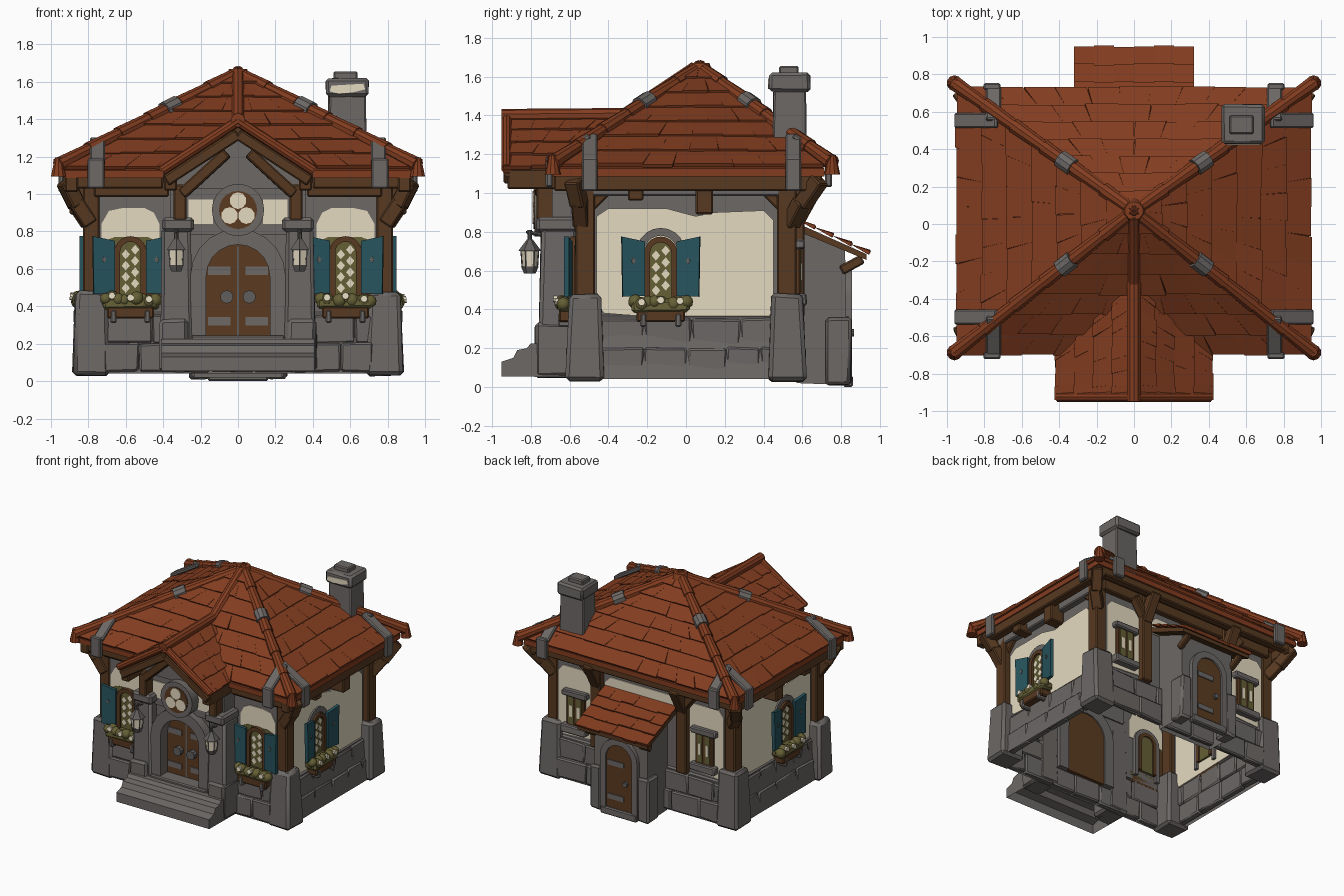
import bpy, bmesh, math, random
from mathutils import Matrix, Vector as V

if "Cube" in bpy.data.objects:
    bpy.data.objects.remove(bpy.data.objects["Cube"])
random.seed(4)

def mat(name, c):
    m = bpy.data.materials.new(name)
    m.diffuse_color = (*c, 1)
    m.use_nodes = True
    m.node_tree.nodes["Principled BSDF"].inputs["Base Color"].default_value = m.diffuse_color
    return m
ROOF = mat("roof_red", (.225, .046, .014))
STONE = mat("stone_grey", (.15, .138, .132))
WOOD = mat("timber_brown", (.095, .041, .015))
CREAM = mat("plaster_cream", (.78, .70, .53))
TEAL = mat("shutter_teal", (.02, .088, .11))
OLIVE = mat("foliage_olive", (.13, .115, .036))
DOOR = mat("door_brown", (.105, .043, .015))
METAL = mat("iron_grey", (.12, .112, .107))
T, RZ, I = Matrix.Translation, (lambda a: Matrix.Rotation(math.radians(a), 4, 'Z')), Matrix()

def add(name, bm, m, M=I):
    bmesh.ops.recalc_face_normals(bm, faces=bm.faces)
    bm.transform(M)
    me = bpy.data.meshes.new(name)
    bm.to_mesh(me)
    bm.free()
    me.materials.append(m)
    bpy.context.collection.objects.link(bpy.data.objects.new(name, me))

def box(name, lo, hi, m, M=I, taper=1, bevel=.008, jit=0):
    bm = bmesh.new()
    bmesh.ops.create_cube(bm, size=1)
    lo, hi = V(lo), V(hi)
    for v in bm.verts:
        if v.co.z > 0:
            v.co.x *= taper
            v.co.y *= taper
        v.co = V([(a + b) / 2 + c * (b - a) + random.uniform(-jit, jit) for a, b, c in zip(lo, hi, v.co)])
    if bevel:
        bmesh.ops.bevel(bm, geom=bm.edges[:], offset=bevel, segments=1, affect='EDGES')
    add(name, bm, m, M)

def prism(name, pts, y0, y1, m, M=I, open_last=False):
    bm = bmesh.new()
    a, b = ([bm.verts.new((x, y, z)) for x, z in pts] for y in (y0, y1))
    bm.faces.new(a)
    bm.faces.new(b[::-1])
    for i in range(len(a) - open_last):
        j = (i + 1) % len(a)
        bm.faces.new((a[i], a[j], b[j], b[i]))
    add(name, bm, m, M)

def arch_pts(x, w, z0, zs, n=10):
    arc = [(x + w * math.cos(math.pi * i / n), zs + w * math.sin(math.pi * i / n)) for i in range(n + 1)]
    return [(x + w, z0)] + arc + [(x - w, z0)]

def arch(name, x, w, z0, zs, t, y0, y1, m, M=I):
    prism(name, arch_pts(x, w + t, z0, zs) + arch_pts(x, w, z0, zs)[::-1], y0, y1, m, M)

def bar(name, a, b, r, m, M=I, r2=None, sides=10):
    a, b = V(a), V(b)
    bm = bmesh.new()
    X = T((a + b) / 2) @ (b - a).to_track_quat('Z', 'Y').to_matrix().to_4x4()
    bmesh.ops.create_cone(bm, cap_ends=True, segments=sides, radius1=r, radius2=r if r2 is None else r2,
                          depth=(b - a).length, matrix=X)
    add(name, bm, m, M)

def beam(name, a, b, w, h, m, M=I):
    a, b = V(a), V(b)
    X = T((a + b) / 2) @ (b - a).to_track_quat('Z', 'Y').to_matrix().to_4x4()
    l = (b - a).length / 2
    box(name, (-w / 2, -h / 2, -l), (w / 2, h / 2, l), m, M @ X)

def tiles(name, A, B, C, D, rows, cols, lift=.022):
    """Overlapping wedge tiles on the quad A-B (eave) to D-C (top)."""
    A, B, C, D = map(V, (A, B, C, D))
    n = (B - A).cross(D - A).normalized()
    n = -n if n.z < 0 else n
    bm = bmesh.new()
    for k in range(rows):
        t0, t1 = k / rows, (k + 1) / rows
        l0, r0, l1, r1 = A.lerp(D, t0), B.lerp(C, t0), A.lerp(D, t1), B.lerp(C, t1)
        c = max(2, round(cols * (r0 - l0).length / (B - A).length))
        for i in range(c):
            u, v = i / c, (i + 1) / c
            h, d = n * (lift + random.uniform(-.005, .005)), (l0 - l1).normalized() * random.uniform(0, .012)
            p = [l0.lerp(r0, u) + d, l0.lerp(r0, v) + d, l0.lerp(r0, v) + h + d, l0.lerp(r0, u) + h + d,
                 l1.lerp(r1, v) + n * .01, l1.lerp(r1, u) + n * .01]
            q = [bm.verts.new(x) for x in p]
            for f in ((0, 1, 2, 3), (3, 2, 4, 5), (0, 5, 4, 1), (0, 3, 5), (1, 4, 2)):
                bm.faces.new([q[j] for j in f])
    add(name, bm, ROOF)

def shell(name, rings, m):
    bm = bmesh.new()
    R = [[bm.verts.new((sx * x, sy * y, z)) for sx, sy in ((-1, -1), (1, -1), (1, 1), (-1, 1))] for x, y, z in rings]
    for a, b in zip(R, R[1:]):
        for i in range(4):
            bm.faces.new((a[i], a[(i + 1) % 4], b[(i + 1) % 4], b[i]))
    add(name, bm, m)

# wall frames: local x runs along the wall, local -y points outward
FRONT, RIGHT, BACK, LEFT = (RZ(a) @ T((0, -d, 0)) for a, d in ((0, .56), (90, .78), (180, .56), (-90, .78)))
SIDE = RZ(90)

# hollow house body and base stones
shell("stone_base", [(.845, .6, .04), (.80, .575, .36), (.78, .56, .37)], STONE)
shell("upper_wall", [(.78, .56, .36), (.78, .56, 1.09)], STONE)
for M, half in ((FRONT, .72), (BACK, .72), (RIGHT, .45), (LEFT, .45)):
    for z, out in ((.05, .055), (.2, .035)):
        x = -half
        while x < half - .05:
            w = min(random.uniform(.17, .27), half - x)
            box("base_stone", (x, -out, z), (x + w - .002, 0, z + .152), STONE, M, bevel=.01, jit=.005)
            x += w
for M in (RIGHT, LEFT):
    prism("plaster_panel", [(-.46, .42), (-.42, .38), (-.3, .37), (.42, .35), (.45, .4), (.45, .86), (.4, .91),
                            (.15, .9), (.05, .88), (-.1, .92), (-.4, .92), (-.46, .88)], -.009, .005, CREAM, M)
for s in (-1, 1):
    prism("plaster_panel", [(s * x, z) for x, z in ((.42, .7), (.73, .7), (.73, .84), (.69, .91), (.62, .925),
                                                    (.5, .925), (.45, .9), (.42, .84))], -.008, .005, CREAM, FRONT)
    prism("back_plaster", [(s * x, z) for x, z in ((.43, .4), (.73, .38), (.73, .88), (.69, .93), (.47, .93), (.43, .88))],
          -.008, .005, CREAM, BACK)
    prism("window_surround", [(s * x, z) for x, z in ((.41, .45), (.75, .45), (.75, .68), (.66, .73), (.5, .73), (.41, .68))],
          -.014, 0, WOOD, FRONT)
    prism("surround_moss", [(s * x, z) for x, z in ((.42, .66), (.74, .66), (.74, .74), (.66, .77), (.48, .77), (.42, .74))],
          -.012, 0, OLIVE, FRONT)
prism("back_plaster_middle", [(-.32, .8), (.32, .8), (.32, .89), (.27, .94), (-.27, .94), (-.32, .89)], -.008, .005, CREAM, BACK)

# corner posts, corner stones, brackets, eave beams
for sx in (-1, 1):
    for sy in (-1, 1):
        cx, cy = sx * .785, sy * .52
        box("corner_stone", (cx - .1, cy - .1, .03), (cx + .1, cy + .1, .48), STONE, taper=.84, bevel=.02, jit=.006)
        box("corner_post", (cx - .045, cy - .05, .45), (cx + .045, cy + .05, 1.06), WOOD)
        y1, y2 = (-.55, -.58) if sy < 0 else (.6, .69)
        beam("corner_bracket", (sx * .79, sy * .54, .84), (sx * .87, y1, .96), .08, .08, WOOD)
        beam("corner_bracket_top", (sx * .86, y1, .94), (sx * .925, y2, 1.07), .08, .08, WOOD)
        beam("side_brace", (cx, sy * .5, .92), (cx, sy * .4, 1.02), .05, .05, WOOD)
    box("side_eave_beam", (sx * .89 - .035, -.68, 1.01), (sx * .89 + .035, .70, 1.1), WOOD)
    box("side_wall_beam", (sx * .80 - .03, -.55, .985), (sx * .80 + .03, .55, 1.07), STONE)
    box("front_eave_beam", (sx * .66 - .26, -.67, 1.03), (sx * .66 + .26, -.61, 1.1), WOOD)
    box("front_wall_beam", (sx * .57 - .2, -.6, .985), (sx * .57 + .2, -.55, 1.07), WOOD)
    box("rafter_end", (sx * .84 - .06, .05, .89), (sx * .84 + .06, .14, 1.04), WOOD)
    box("rafter_end", (sx * .84 - .06, -.3, .96), (sx * .84 + .06, -.22, 1.04), WOOD)
    box("back_post", (sx * .38 - .045, .53, .36), (sx * .38 + .045, .61, 1.06), WOOD)
    beam("back_post_brace", (sx * .38, .58, .86), (sx * .38, .69, 1.06), .08, .07, WOOD)
    beam("back_post_fork", (sx * .38, .58, .88), (sx * .5, .6, 1.02), .06, .06, WOOD)
box("back_eave_beam", (-.92, .64, 1.03), (.92, .70, 1.1), WOOD)
box("back_wall_beam", (-.78, .55, .985), (.78, .6, 1.07), WOOD)

# main hipped roof
P, EX, Y0, Y1, EZ = V((0, .07, 1.66)), .935, -.685, .715, 1.135
bm = bmesh.new()
for z in (1.085, 1.125):
    for x, y in ((-EX, Y0), (EX, Y0), (EX, Y1), (-EX, Y1)):
        bm.verts.new((x, y, z))
bm.verts.new((0, .07, 1.635))
bmesh.ops.convex_hull(bm, input=bm.verts[:])
add("roof_core", bm, ROOF)
K = [V((x, y, EZ)) for x, y in ((-EX, Y0), (EX, Y0), (EX, Y1), (-EX, Y1))]
for i in range(4):
    tiles("roof_tiles", K[i], K[(i + 1) % 4], P, P, 7, 11 if i % 2 == 0 else 9)
bar("roof_finial", (0, .07, 1.61), (0, .07, 1.67), .075, ROOF, r2=.05)
for sx in (-1, 1):
    for sy, ey in ((-1, Y0), (1, Y1)):
        a, b = V((sx * .96, ey + sy * .02 + .018, 1.155)), V((0, .07, 1.645))
        for k in range(6):
            bar("hip_ridge_tile", a.lerp(b, k / 6), a.lerp(b, (k + 1.1) / 6), .042, ROOF, r2=.034)
        bar("hip_collar", a.lerp(b, .59), a.lerp(b, .66), .05, STONE)
        hy = .07 + (ey - .07) * .75
        beam("corner_strap", (sx * .75, ey + sy * .015, 1.165), (sx * .75, hy, 1.295), .08, .03, STONE)
        beam("corner_strap", (sx * .955, hy, 1.16), (sx * .73, hy, 1.295), .08, .03, STONE)
        box("strap_drop", (sx * .76 - .045, ey + sy * .02 - .018, 1.03), (sx * .76 + .045, ey + sy * .02 + .018, 1.19), STONE)
        box("strap_drop", (sx * .945 - .016, hy - .04, 1.01), (sx * .945 + .016, hy + .04, 1.18), STONE)
        bar("hip_end_cap", a + V((0, 0, -.06)), a + V((0, 0, .04)), .042, ROOF, r2=.02)

# entrance gable roof
for s in (-1, 1):
    tiles("gable_tiles", (s * .405, -.94, 1.125), (s * .405, -.66, 1.125), (0, -.28, 1.385), (0, -.94, 1.385), 4, 4)
    bar("gable_rim", (s * .405, -.925, 1.125), (0, -.925, 1.39), .028, ROOF)
    beam("barge_board", (s * .385, -.92, 1.07), (0, -.92, 1.32), .04, .06, WOOD)
    box("gable_eave_beam", (s * .36 - .035, -.92, 1.02), (s * .36 + .035, -.58, 1.09), WOOD)
    box("gable_strut", (s * .31 - .035, -.77, .86), (s * .31 + .035, -.66, 1.05), WOOD)
    beam("gable_brace", (s * .3, -.75, 1.0), (s * .06, -.78, 1.22), .05, .06, WOOD)
prism("gable_underside", [(-.4, 1.115), (0, 1.375), (.4, 1.115), (.4, 1.06), (0, 1.325), (-.4, 1.06)], -.91, -.6, WOOD)
bar("gable_ridge", (0, -.95, 1.395), (0, -.3, 1.4), .038, ROOF)
bar("upper_ridge", (0, -.31, 1.405), (0, .05, 1.645), .035, ROOF)

# entrance portal, rose window, door
prism("gable_wall", [(-.36, .78), (.36, .78), (.36, 1.06), (0, 1.3), (-.36, 1.06)], -.69, -.55, STONE)
prism("gable_tympanum", [(-.36, 1.03), (.36, 1.03), (.36, 1.08), (0, 1.32), (-.36, 1.08)], -.725, -.6, STONE)
arch("portal_arch", 0, .17, .2, .56, .085, -.74, -.53, STONE)
arch("portal_backing", 0, .17, .2, .56, .18, -.67, -.56, STONE)
prism("front_door", arch_pts(0, .172, .2, .56), -.65, -.54, DOOR)
box("door_gap", (-.005, -.655, .22), (.005, -.64, .72), METAL, bevel=0)
bar("rose_window_ring", (0, -.78, .915), (0, -.66, .915), .14, STONE, sides=20)
bar("rose_window_pane", (0, -.785, .915), (0, -.77, .915), .102, DOOR, sides=20)
for x, z in ((0, .965), (-.045, .885), (.045, .885)):
    bar("rose_window_petal", (x, -.79, z), (x, -.78, z), .045, CREAM)
for s in (-1, 1):
    box("rose_side_plaster", (s * .2 - .065, -.698, .84), (s * .2 + .065, -.685, .97), CREAM, bevel=0)
    for z in (.32, .59):
        box("door_hinge", (s * .1 - .06, -.658, z - .022), (s * .1 + .06, -.645, z + .022), STONE, bevel=0)
    bar("door_knob", (s * .06, -.69, .45), (s * .06, -.64, .45), .035, METAL)
    box("portal_column", (s * .33 - .085, -.76, .05), (s * .33 + .085, -.55, .82), STONE, taper=.88, bevel=.018, jit=.005)
    box("column_foot", (s * .345 - .075, -.78, .05), (s * .345 + .075, -.58, .33), STONE, bevel=.018, jit=.006)
    box("column_cap", (s * .32 - .085, -.77, .8), (s * .32 + .085, -.56, .875), STONE, bevel=.015)
    # lanterns
    lx, ly = s * .33, -.805
    bar("lantern_base", (lx, ly, .585), (lx, ly, .62), .03, METAL, r2=.045, sides=6)
    bar("lantern_glass", (lx, ly, .62), (lx, ly, .70), .038, CREAM, r2=.045, sides=6)
    bar("lantern_roof", (lx, ly, .70), (lx, ly, .76), .06, METAL, r2=.015, sides=6)
    bar("lantern_hook", (lx, ly, .75), (lx, ly, .81), .012, METAL)
    beam("lantern_arm", (lx, ly - .02, .8), (lx, -.73, .78), .02, .02, METAL)
    for a in range(30, 390, 60):
        c, d = .044 * math.cos(math.radians(a)), .044 * math.sin(math.radians(a))
        bar("lantern_rib", (lx + c * .85, ly + d * .85, .61), (lx + c, ly + d, .71), .005, METAL, sides=4)
prism("entrance_steps", [(-.95, .055), (-.95, .13), (-.89, .15), (-.87, .19), (-.82, .2), (-.8, .225), (-.58, .225), (-.58, .05)],
      -.41, .41, STONE, SIDE, open_last=True)
box("upper_step", (-.25, -.76, .2), (.25, -.6, .245), STONE)

# shuttered windows with flower boxes
def window(M, x, hood):
    M = M @ T((x, 0, 0))
    arch("window_frame", 0, .055, .45, .69, .03, -.035, .03, WOOD, M)
    arch("window_lining", 0, .084, .4, .69, .03, 0, .025, STONE, M)
    prism("window_pane", arch_pts(0, .056, .45, .69), -.018, .02, OLIVE, M)
    for z in (.51, .57, .63, .69):
        for dx in (-.025, .025):
            e = z + dx * .5
            prism("pane_light", [(dx - .022, e), (dx, e + .026), (dx + .022, e), (dx, e - .026)], -.023, -.015, CREAM, M)
    if hood:
        arch("window_hood", 0, .085, .6, .695, .04, -.022, .0, STONE, M)
    for s in (-1, 1):
        S = M @ T((s * .085, -.03, 0)) @ RZ(-s * 9)
        prism("shutter", [(s * a, b) for a, b in ((0, .47), (.115, .465), (.12, .775), (.0, .75))], -.02, .005, TEAL, S)
        prism("shutter_mark", [(s * .06 + a, .65 + b) for a, b in ((-.012, 0), (0, .018), (.012, 0), (0, -.018))],
              -.025, -.018, METAL, S)
        box("box_bracket", (s * .09 - .016, -.1, .31), (s * .09 + .016, 0, .38), STONE, M)
    box("flower_box", (-.125, -.095, .335), (.125, 0, .4), WOOD, M)
    box("moss_bed", (-.15, -.1, .385), (.15, 0, .45), OLIVE, M, bevel=.015, jit=.006)
    for i in range(9):
        bm = bmesh.new()
        c = V((-.132 + .033 * i, random.uniform(-.08, -.06), random.uniform(.425, .445)))
        bmesh.ops.create_icosphere(bm, subdivisions=2, radius=random.uniform(.03, .04), matrix=T(c))
        add("foliage", bm, OLIVE, M)
        if i % 3 == 1:
            bar("blossom", c + V((0, -.045, .012)), c + V((0, -.025, .01)), .019, CREAM, M, sides=8)
for s in (-1, 1):
    window(FRONT, s * .575, False)
    # plain back windows
    M = BACK @ T((s * .57, 0, 0))
    box("back_window_frame", (-.08, -.03, .46), (.08, .03, .74), WOOD, M)
    for d in (-1, 1):
        box("back_window_pane", (d * .033 - .024, -.036, .49), (d * .033 + .024, -.028, .71), OLIVE, M, bevel=0)
        box("back_window_light", (d * .033 - .012, -.04, .55), (d * .033 + .012, -.033, .64), CREAM, M, bevel=0)
    box("back_window_lintel", (-.11, -.05, .71), (.11, .01, .76), STONE, M, jit=.005)
    box("back_window_sill", (-.11, -.06, .42), (.11, .01, .48), STONE, M, jit=.005)
window(RIGHT, -.13, True)
window(LEFT, .11, True)

# back annex with lean-to roof
prism("annex_body", [(.83, .01), (.82, .71), (.6, .82), (.57, .82), (.57, .02)], -.235, .235, STONE, SIDE, open_last=True)
prism("annex_roof_deck", [(.56, .85), (.93, .685), (.93, .655), (.56, .81)], -.31, .31, WOOD, SIDE)
tiles("annex_tiles", (-.32, .935, .685), (.32, .935, .685), (.32, .56, .86), (-.32, .56, .86), 4, 6)
AB = BACK @ T((0, -.27, 0))
arch("back_door_arch", 0, .115, .03, .46, .05, -.025, .02, STONE, AB)
prism("back_door", arch_pts(0, .117, .03, .46), -.012, .02, DOOR, AB)
box("back_doorstep", (-.16, -.03, .0), (.16, .02, .06), STONE, AB)
for s in (-1, 1):
    box("annex_quoin", (s * .21 - .05, .72, .01), (s * .21 + .05, .85, .36), STONE, bevel=.015, jit=.006)
    beam("annex_bracket", (s * .24, .8, .6), (s * .24, .91, .66), .04, .05, WOOD)
for z in (.15, .42):
    box("back_door_hinge", (-.1, -.02, z - .02), (.04, -.01, z + .02), STONE, AB, bevel=0)
bar("back_door_knob", (.06, -.035, .28), (.06, -.01, .28), .02, METAL, AB)

# chimney
box("chimney_stack", (.48, .445, 1.1), (.69, .62, 1.53), STONE, taper=.95, jit=.004)
box("chimney_cap", (.47, .43, 1.52), (.7, .64, 1.62), STONE, bevel=.015, jit=.004)
box("chimney_pot", (.51, .48, 1.61), (.64, .58, 1.655), STONE)
prism("chimney_patch", [(.49, 1.55), (.54, 1.535), (.62, 1.545), (.68, 1.56), (.67, 1.59), (.5, 1.58)], .422, .432, CREAM)

bpy.ops.object.select_all(action='SELECT')
bpy.context.view_layer.objects.active = bpy.context.selected_objects[0]
bpy.ops.object.shade_smooth_by_angle(angle=math.radians(35))
